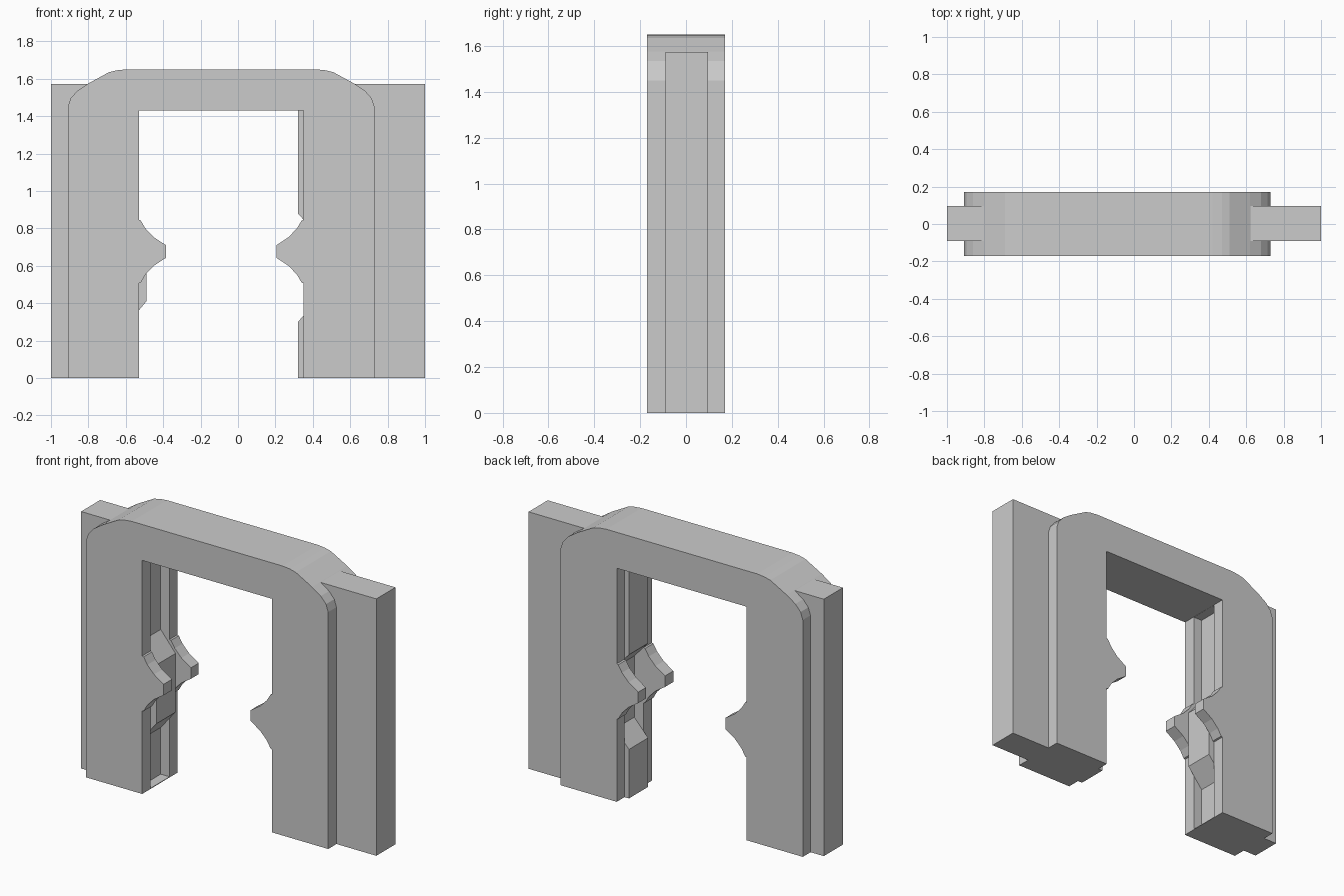
import bpy, bmesh

if "Cube" in bpy.data.objects:
    bpy.data.objects.remove(bpy.data.objects["Cube"])

MID = -0.09            # mirror axis of the doorway
Y0, Y1 = -0.09, 0.095  # depth range of walls and door channel


def mirror(pts):
    return [(2 * MID - x, z) for x, z in reversed(pts)]


def extrude(name, pts, y0, y1):
    """Prism from an x-z outline, spanning y0..y1."""
    bm = bmesh.new()
    face = bm.faces.new([bm.verts.new((x, y0, z)) for x, z in pts])
    new = bmesh.ops.extrude_face_region(bm, geom=[face])["geom"]
    verts = [v for v in new if isinstance(v, bmesh.types.BMVert)]
    bmesh.ops.translate(bm, verts=verts, vec=(0, y1 - y0, 0))
    bmesh.ops.recalc_face_normals(bm, faces=bm.faces)
    mesh = bpy.data.meshes.new(name)
    bm.to_mesh(mesh)
    bm.free()
    obj = bpy.data.objects.new(name, mesh)
    bpy.context.collection.objects.link(obj)
    return obj


def rect(x0, x1, z0, z1):
    return [(x0, z0), (x1, z0), (x1, z1), (x0, z1)]


# Left half of the door frame: outer shoulder, then inner edge with its point
outer = [(-0.91, 0), (-0.91, 1.45), (-0.895, 1.495), (-0.86, 1.535),
         (-0.80, 1.575), (-0.69, 1.635), (-0.65, 1.645), (-0.60, 1.65)]
inner = [(-0.53, 1.43), (-0.53, 0.845), (-0.52, 0.842), (-0.495, 0.80),
         (-0.45, 0.753), (-0.385, 0.71), (-0.385, 0.643), (-0.45, 0.60),
         (-0.495, 0.553), (-0.52, 0.51), (-0.53, 0.507), (-0.53, 0)]
frame = extrude("door_frame", outer + mirror(outer) + mirror(inner) + inner,
                -0.17, 0.17)

# Door channels cut into both jambs, leaving a thin sill at the bottom
left_cut = rect(-0.593, -0.3, 0.004, 1.429)
for side, pts in (("left", left_cut), ("right", mirror(left_cut))):
    cutter = extrude(side + "_channel_cutter", pts, Y0, Y1)
    cutter.hide_render = True
    cutter.hide_viewport = False
    mod = frame.modifiers.new(side + "_channel", 'BOOLEAN')
    mod.operation = 'DIFFERENCE'
    mod.solver = 'EXACT'
    mod.object = cutter
    bpy.context.view_layer.objects.active = frame
    bpy.ops.object.modifier_apply(modifier=mod.name)
    bpy.data.objects.remove(cutter)

# Left wall with the retracted door's tongue
extrude("left_wall_and_door",
        [(-1, 0), (-0.59, 0), (-0.59, 0.29), (-0.49, 0.41), (-0.49, 0.77),
         (-0.59, 0.89), (-0.59, 1.43), (-0.59, 1.573), (-1, 1.573)], Y0, Y1)

# Right wall with the matching notched door edge
extrude("right_wall_and_door",
        [(1, 0), (1, 1.573), (0.42, 1.573), (0.42, 1.43), (0.32, 1.43),
         (0.32, 0.88), (0.42, 0.77), (0.42, 0.41), (0.32, 0.30),
         (0.32, 0)], Y0, Y1)
